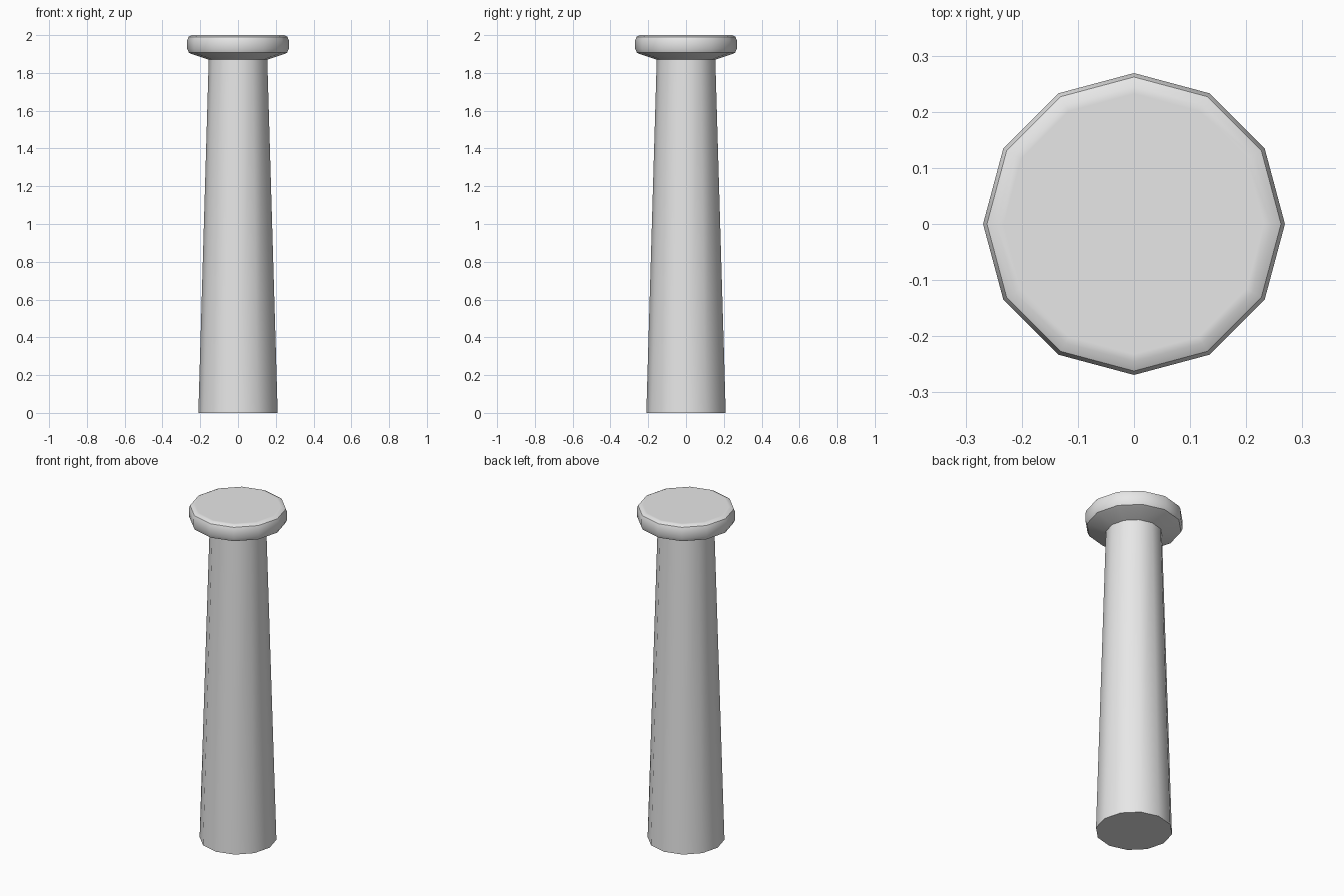
import bpy, bmesh, math

old = bpy.data.objects.get("Cube")
if old:
    bpy.data.objects.remove(old, do_unlink=True)

SIDES = 12

grey = bpy.data.materials.new("light_grey")
grey.use_nodes = True
colour = (0.8, 0.8, 0.8, 1)
grey.diffuse_color = colour
grey.node_tree.nodes["Principled BSDF"].inputs["Base Color"].default_value = colour


def lathe(name, profile):
    """Turn a (radius, height) profile around z and close both ends."""
    bm = bmesh.new()
    rings = []
    for r, z in profile:
        rings.append([bm.verts.new((r * math.cos(a), r * math.sin(a), z))
                      for a in (math.tau * i / SIDES for i in range(SIDES))])
    for low, high in zip(rings, rings[1:]):
        for i in range(SIDES):
            j = (i + 1) % SIDES
            bm.faces.new((low[i], low[j], high[j], high[i]))
    bm.faces.new(rings[0][::-1])
    bm.faces.new(rings[-1])
    mesh = bpy.data.meshes.new(name)
    bm.to_mesh(mesh)
    bm.free()
    mesh.materials.append(grey)
    obj = bpy.data.objects.new(name, mesh)
    bpy.context.collection.objects.link(obj)
    bpy.ops.object.select_all(action="DESELECT")
    obj.select_set(True)
    bpy.context.view_layer.objects.active = obj
    bpy.ops.object.shade_smooth_by_angle(angle=math.radians(40))
    return obj


# One turned post: tapered shaft, flared neck, rounded cap with flat top
lathe("tapered_post", [
    (0.21, 0), (0.155, 1.87),
    (0.245, 1.9), (0.26, 1.907), (0.269, 1.928),
    (0.269, 1.972), (0.262, 1.991), (0.245, 2), (0.232, 2),
])
